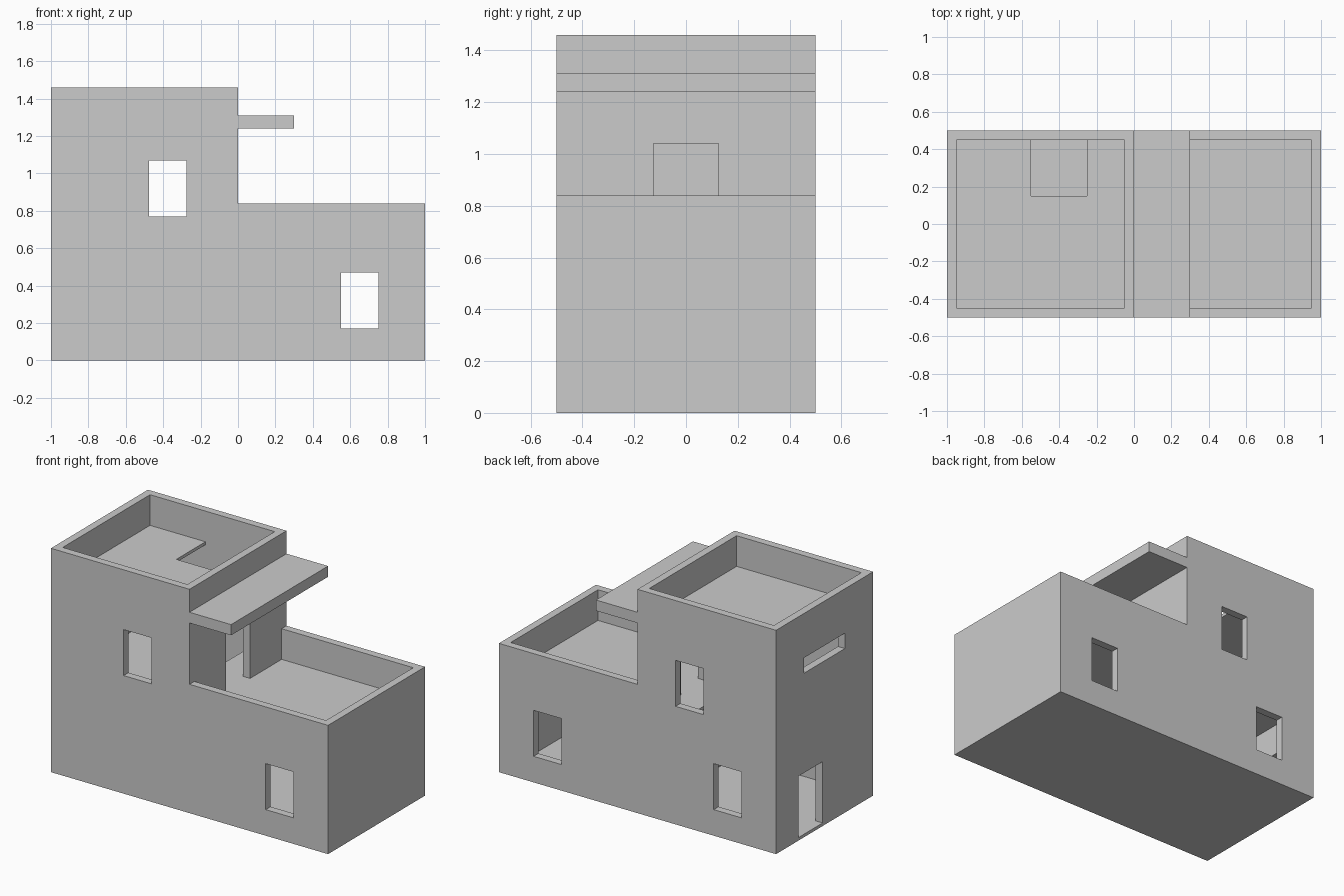
import bpy, bmesh

if "Cube" in bpy.data.objects:
    bpy.data.objects.remove(bpy.data.objects["Cube"])

plaster = bpy.data.materials.new("light_grey_plaster")
plaster.diffuse_color = (0.6, 0.6, 0.6, 1)
plaster.use_nodes = True
plaster.node_tree.nodes["Principled BSDF"].inputs["Base Color"].default_value = plaster.diffuse_color


def panel(name, axis, t, u, v, holes=()):
    """Slab with thickness range t along axis, spans u and v, and rectangular holes (u0, u1, v0, v1)."""
    place = {'x': lambda a, b, c: (c, a, b),
             'y': lambda a, b, c: (a, c, b),
             'z': lambda a, b, c: (a, b, c)}[axis]
    us = sorted(set(u) | {k for h in holes for k in h[:2]})
    vs = sorted(set(v) | {k for h in holes for k in h[2:]})
    bm = bmesh.new()
    grid = {}

    def vert(a, b):
        if (a, b) not in grid:
            grid[a, b] = bm.verts.new(place(a, b, t[0]))
        return grid[a, b]

    for a0, a1 in zip(us, us[1:]):
        for b0, b1 in zip(vs, vs[1:]):
            ma, mb = (a0 + a1) / 2, (b0 + b1) / 2
            if any(h[0] < ma < h[1] and h[2] < mb < h[3] for h in holes):
                continue
            bm.faces.new([vert(a0, b0), vert(a1, b0), vert(a1, b1), vert(a0, b1)])
    # thicken the sheet
    ext = bmesh.ops.extrude_face_region(bm, geom=bm.faces[:], use_keep_orig=True)
    moved = [g for g in ext['geom'] if isinstance(g, bmesh.types.BMVert)]
    bmesh.ops.translate(bm, verts=moved, vec=place(0, 0, t[1] - t[0]))
    bmesh.ops.recalc_face_normals(bm, faces=bm.faces[:])
    me = bpy.data.meshes.new(name)
    bm.to_mesh(me)
    bm.free()
    me.materials.append(plaster)
    ob = bpy.data.objects.new(name, me)
    bpy.context.collection.objects.link(ob)
    return ob


W = 0.05                        # wall thickness
TALL, LOW = 1.46, 0.84          # wall heights
inner_y = (-0.45, 0.45)
front, back = (-0.5, -0.45), (0.45, 0.5)

# window and door openings
upper_window = (-0.475, -0.275, 0.77, 1.07)
lower_window = (-0.75, -0.55, 0.17, 0.47)
low_window = (0.55, 0.75, 0.17, 0.47)
entrance = (0.02, 0.27, 0.02, 0.42)
slot_window = (-0.21, 0.21, 1.07, 1.17)
hatch = (-0.55, -0.25, 0.15, 0.45)

# tall block walls
panel("tall_front_wall", 'y', front, (-1, 0), (0, TALL), [upper_window])
panel("tall_back_wall", 'y', back, (-1, 0), (0, TALL), [upper_window, lower_window])
panel("tall_left_wall", 'x', (-1, -1 + W), inner_y, (0, TALL), [entrance, slot_window])
panel("dividing_wall", 'x', (-W, 0), inner_y, (0, TALL),
      [(-0.125, 0.125, 0.64, 1.04), (-0.125, 0.125, 0.02, 0.42)])

# low block walls
for label, t in (("front", front), ("back", back)):
    panel("low_" + label + "_wall", 'y', t, (0, 1), (0, LOW), [low_window])
panel("low_right_wall", 'x', (1 - W, 1), inner_y, (0, LOW))

# floors and recessed roofs
tall_x, low_x = (-1 + W, -W), (0, 1 - W)
panel("tall_ground_floor", 'z', (0, 0.02), tall_x, inner_y)
panel("low_ground_floor", 'z', (0, 0.02), low_x, inner_y)
panel("upper_floor", 'z', (0.62, 0.64), tall_x, inner_y, [hatch])
panel("tall_roof", 'z', (1.24, 1.26), tall_x, inner_y, [hatch])
panel("low_roof_terrace", 'z', (0.62, 0.64), low_x, inner_y)

# canopy over the terrace door
panel("canopy", 'z', (1.24, 1.31), (0, 0.3), (-0.5, 0.5))
